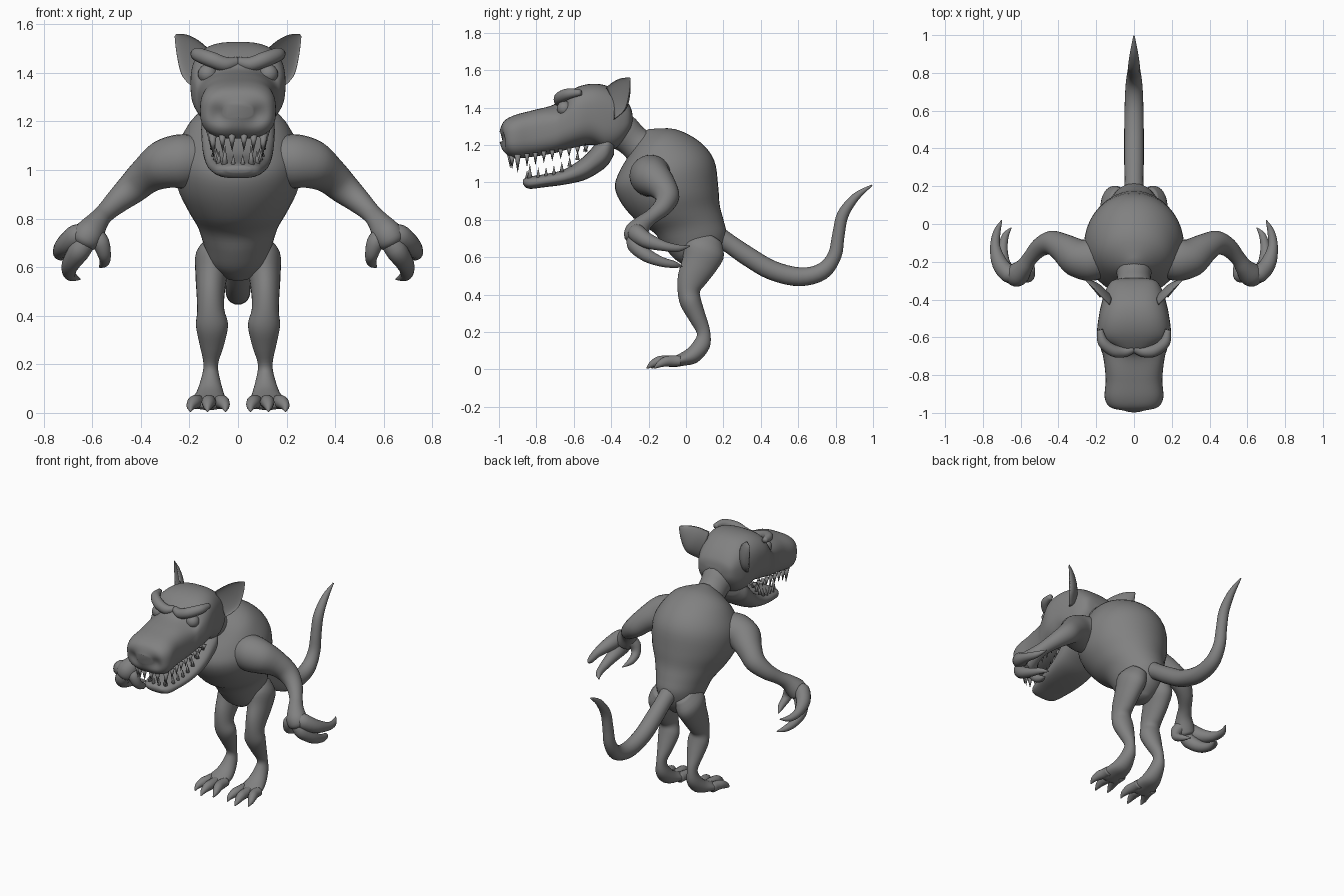
import bpy, bmesh, math
from mathutils import Vector as V

hide = bpy.data.materials.new("grey_hide")
hide.diffuse_color = (0.22, 0.22, 0.22, 1)


def power(v, n):
    return math.copysign(abs(v) ** (2 / n), v)


def spline(a, b, c, d, t):
    return 0.5 * (2 * b + (c - a) * t + (2 * a - 5 * b + 4 * c - d) * t * t
                  + (3 * b - a - 3 * c + d) * t ** 3)


def finish(name, bm, mirror=False):
    bmesh.ops.recalc_face_normals(bm, faces=bm.faces[:])
    me = bpy.data.meshes.new(name)
    bm.to_mesh(me)
    bm.free()
    me.materials.append(hide)
    ob = bpy.data.objects.new(name, me)
    bpy.context.collection.objects.link(ob)
    for p in me.polygons:
        p.use_smooth = True
    if mirror:
        ob.modifiers.new("Mirror", 'MIRROR').use_mirror_merge = False
    return ob


def loft(name, rings, n=2.0, seg=28, steps=4, mirror=False, cup=False, shape=None):
    """Smooth skin through rings of (centre, half axis u, half axis v)."""
    rings = [tuple(V(p) for p in r) for r in rings]
    full, last = [], len(rings) - 1
    for i in range(last):
        q = [rings[max(0, min(last, i + k))] for k in (-1, 0, 1, 2)]
        for s in range(steps):
            full.append([spline(*(r[k] for r in q), s / steps) for k in range(3)])
    full.append(rings[-1])
    bm = bmesh.new()
    loops = []
    for c, u, v in full:
        loop = []
        for j in range(seg):
            a = 2 * math.pi * j / seg
            s = power(math.sin(a), n)
            if cup and s > 0:
                s *= -0.4
            p = c + u * power(math.cos(a), n) + v * s
            loop.append(bm.verts.new(shape(p) if shape else p))
        loops.append(loop)
    for a, b in zip(loops, loops[1:]):
        for j in range(seg):
            k = (j + 1) % seg
            bm.faces.new((a[j], a[k], b[k], b[j]))
    bm.faces.new(loops[0])
    bm.faces.new(loops[-1])
    return finish(name, bm, mirror)


def profile(name, rows, **kw):
    """Centred body part: rows of front (y, z), back (y, z), half width."""
    loft(name, [((0, (fy + by) / 2, (fz + bz) / 2), (w, 0, 0),
                 (0, (fy - by) / 2, (fz - bz) / 2)) for fy, fz, by, bz, w in rows], **kw)


def limb(name, pts, side=(1, 0, 0), mirror=True, seg=20):
    """Tube along points of (x, y, z, half width, optional half depth)."""
    rings = []
    for i, p in enumerate(pts):
        t = (V(pts[min(i + 1, len(pts) - 1)][:3]) - V(pts[max(i - 1, 0)][:3])).normalized()
        u = V(side)
        u = (u - t * u.dot(t)).normalized()
        rings.append((p[:3], u * p[3], t.cross(u) * p[-1]))
    loft(name, rings, seg=seg, mirror=mirror)


# Torso, neck and tail
profile("torso", [
    (-.265, 1.24, -.2, 1.285, .03), (-.31, 1.14, -.06, 1.285, .165),
    (-.36, 1.05, .07, 1.22, .23), (-.38, .97, .15, 1.12, .263),
    (-.34, .88, .172, .98, .25), (-.26, .79, .18, .88, .205),
    (-.17, .73, .20, .80, .165), (-.12, .66, .215, .72, .14),
    (-.06, .59, .18, .62, .11), (.01, .545, .12, .555, .04)], seg=40)
limb("neck", [(0, -.45, 1.32, .11), (0, -.34, 1.27, .1), (0, -.27, 1.21, .09),
              (0, -.17, 1.13, .12)], mirror=False)
limb("tail", [(0, .14, .73, .06), (0, .22, .68, .05), (0, .33, .605, .052),
              (0, .46, .53, .052), (0, .61, .495, .05), (0, .73, .525, .045),
              (0, .795, .61, .037), (0, .815, .72, .033), (0, .84, .83, .031),
              (0, .91, .925, .021), (0, .995, .985, .004)], mirror=False)


# Head: nostrils and eye sockets are pressed into the skin
def dents(p):
    for c, r, d in (((.075, -.98, 1.225), .045, (0, .03, 0)),
                    ((.125, -.68, 1.405), .06, (0, .035, -.012))):
        k = (V((abs(p.x), p.y, p.z)) - V(c)).length / r
        p = p + V(d) * math.exp(-k * k)
    return p


profile("head", [(y, zt, y, zb, w) for y, zt, zb, w in (
    (-.998, 1.27, 1.215, .06), (-.975, 1.325, 1.165, .125), (-.92, 1.358, 1.13, .155),
    (-.82, 1.385, 1.137, .15), (-.71, 1.415, 1.155, .162), (-.655, 1.465, 1.17, .178),
    (-.58, 1.51, 1.19, .195), (-.5, 1.527, 1.2, .188), (-.42, 1.515, 1.17, .172),
    (-.35, 1.47, 1.2, .15), (-.3, 1.41, 1.27, .115), (-.285, 1.36, 1.32, .05))],
    n=2.8, seg=56, steps=6, shape=dents)
limb("brow", [(.0, -.66, 1.445, .02), (.05, -.675, 1.435, .03), (.11, -.67, 1.455, .032),
              (.165, -.625, 1.475, .028), (.18, -.56, 1.48, .015)], side=(0, 0, 1))
bm = bmesh.new()
bmesh.ops.create_uvsphere(bm, u_segments=20, v_segments=12, radius=.04)
bmesh.ops.translate(bm, verts=bm.verts[:], vec=(.125, -.65, 1.395))
finish("eye", bm, True)

# Cupped ears
loft("ear", [((.155, -.41, 1.42), (.025, .02, -.085), (.025, -.04, 0)),
             ((.2, -.36, 1.462), (.03, .03, -.075), (.025, -.035, 0)),
             ((.232, -.325, 1.515), (.02, .02, -.042), (.015, -.02, 0)),
             ((.258, -.3, 1.555), (.003, .002, -.005), (.002, -.003, 0))],
     mirror=True, cup=True)

# Lower jaw
jaw = ((-.872, 1.015, .99, .05), (-.84, 1.03, .966, .09), (-.75, 1.045, .975, .115),
       (-.65, 1.07, .988, .13), (-.55, 1.135, 1.01, .143), (-.48, 1.21, 1.045, .15),
       (-.42, 1.27, 1.09, .148), (-.385, 1.28, 1.15, .11))
profile("lower_jaw", [(y, t, y, b, w) for y, t, b, w in jaw], n=2.5, seg=36)


# Teeth set along both jaws
def teeth(name, spots):
    bm = bmesh.new()
    for x, y, z, h, r in spots:
        ring = [bm.verts.new((x + r * math.cos(a * math.pi / 4),
                              y + r * math.sin(a * math.pi / 4), z)) for a in range(8)]
        tip = bm.verts.new((x * .96, y, z + h))
        bm.faces.new(ring)
        for j in range(8):
            bm.faces.new((ring[j], ring[(j + 1) % 8], tip))
    finish(name, bm, True)


upper = [(.025, -.94, 1.15, -.075, .017), (.065, -.93, 1.15, -.08, .017),
         (.105, -.90, 1.15, -.1, .018)]
upper += [(.115 + .002 * i, -.85 + .045 * i, 1.155 + .006 * i, -.075 + .005 * i, .014)
          for i in range(8)]
lower = [(.02, -.85, 1.015, .05, .012), (.055, -.835, 1.015, .085, .015)]
lower += [(.08 + .006 * i, -.79 + .042 * i, 1.02 + .004 * i * i, .06 - .002 * i, .012)
          for i in range(7)]
teeth("upper_teeth", upper)
teeth("lower_teeth", lower)

# Arms, hands and fingers
limb("arm", [(.15, -.18, 1.04, .1), (.235, -.19, 1.035, .112), (.31, -.175, 1.02, .1),
             (.38, -.125, .975, .076), (.44, -.1, .92, .064), (.5, -.125, .868, .05),
             (.55, -.18, .82, .04), (.58, -.225, .785, .046), (.615, -.265, .735, .062),
             (.635, -.275, .7, .055), (.645, -.275, .68, .02)], side=(0, 1, 0), seg=28)
limb("outer_finger", [(.61, -.265, .745, .04), (.66, -.265, .73, .048), (.71, -.21, .69, .042),
                      (.735, -.12, .66, .027), (.725, -.04, .648, .019),
                      (.7, .02, .66, .003)])
limb("inner_finger", [(.62, -.27, .72, .045), (.655, -.27, .665, .045), (.69, -.21, .61, .036),
                      (.695, -.13, .575, .026), (.68, -.06, .56, .018),
                      (.65, -.02, .55, .003)])
limb("thumb", [(.6, -.25, .74, .04), (.565, -.275, .70, .036), (.55, -.26, .65, .027),
               (.55, -.21, .62, .02), (.57, -.15, .6, .003)], side=(0, 1, 0))

# Legs, feet and toes
limb("leg", [(.075, .13, .7, .05, .07), (.1, .1, .64, .075, .11), (.11, .07, .56, .065, .095),
             (.113, .03, .48, .057, .077), (.112, .015, .42, .056, .06),
             (.107, .025, .36, .066, .057), (.108, .06, .28, .05, .046),
             (.112, .093, .2, .03, .036), (.113, .085, .135, .04, .045),
             (.115, .035, .075, .058, .045), (.12, -.03, .05, .072, .033),
             (.122, -.085, .035, .07, .024), (.122, -.105, .032, .04, .01)], seg=28)
for name, x0, x1, dy in (("inner_toe", .07, .052, 0), ("middle_toe", .12, .125, -.025),
                         ("outer_toe", .17, .195, .015)):
    limb(name, [(x0, -.03, .045, .028), (x0, -.085 + dy, .045, .03),
                ((x0 + x1) / 2, -.125 + dy, .042, .027), (x1, -.16 + dy, .026, .017),
                (x1, -.185 + dy, .006, .003)], seg=14)
